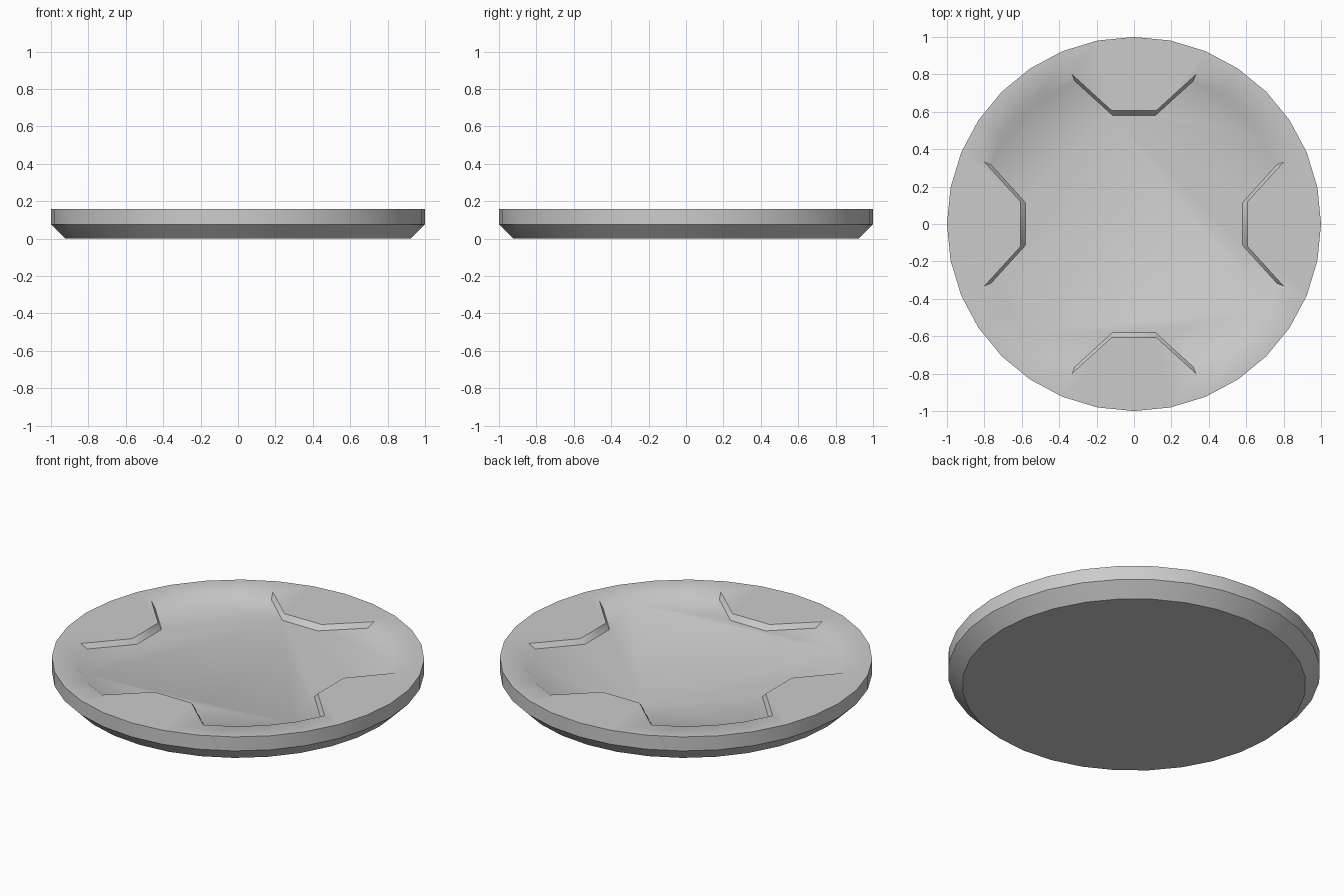
import bpy, bmesh
from math import cos, sin, radians, tau

if "Cube" in bpy.data.objects:
    bpy.data.objects.remove(bpy.data.objects["Cube"])

SIDES = 32
bm = bmesh.new()


def ring(radii, z, scale=1.0):
    """Closed loop of vertices; radii is one radius per side, None skips a side."""
    return [bm.verts.new((r * scale * cos(tau * i / SIDES), r * scale * sin(tau * i / SIDES), z))
            for i, r in enumerate(radii) if r is not None]


def bridge(lower, upper):
    n = len(lower)
    for i in range(n):
        j = (i + 1) % n
        bm.faces.new((lower[i], lower[j], upper[j], upper[i]))


# Recess outline: four arcs separated by notches centred on the axes
quarter = [None, 0.62, 0.865, 0.865, 0.865, 0.865, 0.865, 0.62]
outline = quarter * 4

# Chamfered round body
base = ring([0.923] * SIDES, 0.0)
shoulder = ring([1.0] * SIDES, 0.077)
rim = ring([1.0] * SIDES, 0.16)
bm.faces.new(base[::-1])
bridge(base, shoulder)
bridge(shoulder, rim)

# Sloped recess wall and floor
lip = ring(outline, 0.16)
floor = ring(outline, 0.131, 0.956)
bridge(lip, floor)
bm.faces.new(floor)

# Flat top surface around the recess
inner = iter(lip)
lip_at = [next(inner) if r is not None else None for r in outline]
for i in range(SIDES):
    j = (i + 1) % SIDES
    if lip_at[i] and lip_at[j]:
        bm.faces.new((rim[i], rim[j], lip_at[j], lip_at[i]))
    elif lip_at[j]:
        h = (i - 1) % SIDES
        bm.faces.new((rim[h], rim[i], rim[j], lip_at[j], lip_at[h]))

bmesh.ops.recalc_face_normals(bm, faces=bm.faces[:])
mesh = bpy.data.meshes.new("recessed_disc")
bm.to_mesh(mesh)
bm.free()
disc = bpy.data.objects.new("recessed_disc", mesh)
bpy.context.collection.objects.link(disc)

# Smooth round sides, crisp flats
bpy.context.view_layer.objects.active = disc
disc.select_set(True)
bpy.ops.object.shade_smooth_by_angle(angle=radians(40))
